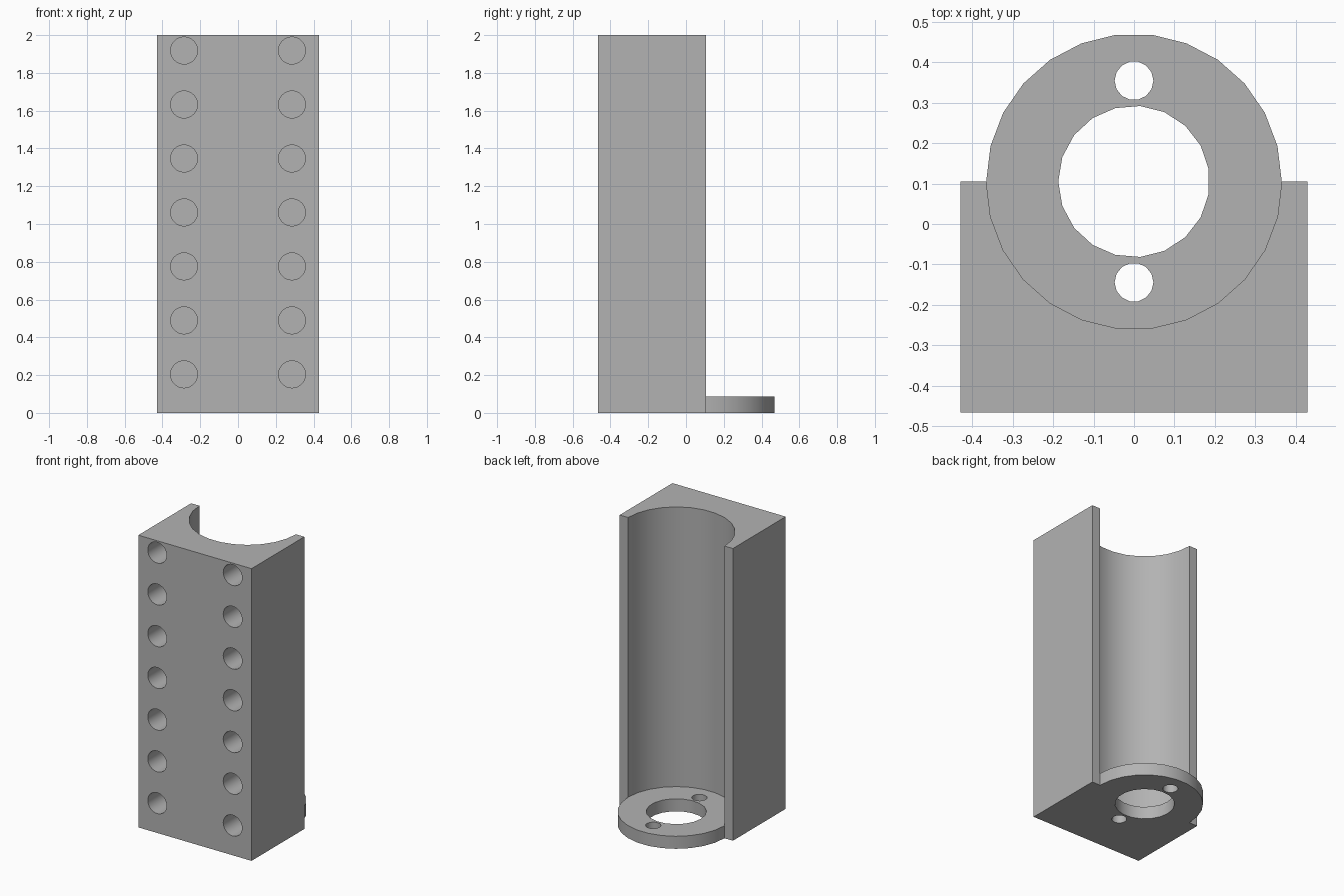
import bpy
import math

cube = bpy.data.objects.get("Cube")
if cube:
    bpy.data.objects.remove(cube, do_unlink=True)

MM = 2 / 70                  # model unit: the block is 70 units tall
FRONT, BACK = -0.466, 0.105  # y extent of the block
PLATE = 3 * MM               # base plate thickness

grey = bpy.data.materials.new("plain_grey")
grey.use_nodes = True
colour = (0.45, 0.45, 0.45, 1)
grey.diffuse_color = colour
grey.node_tree.nodes["Principled BSDF"].inputs["Base Color"].default_value = colour


def cylinder(name, sides, radius, centre, depth, rotation):
    bpy.ops.mesh.primitive_cylinder_add(vertices=sides, radius=radius, depth=depth,
                                        location=centre, rotation=rotation)
    obj = bpy.context.object
    obj.name = name
    obj.data.materials.append(grey)
    return obj


def upright(name, sides, radius, y, z0, z1):
    # turned so that one vertex points to -x
    return cylinder(name, sides, radius, (0, y, (z0 + z1) / 2), z1 - z0, (0, 0, math.pi / 2))


def combine(target, tool, operation):
    mod = target.modifiers.new(tool.name, 'BOOLEAN')
    mod.operation = operation
    mod.solver = 'EXACT'
    mod.object = tool
    bpy.context.view_layer.objects.active = target
    bpy.ops.object.modifier_apply(modifier=mod.name)
    bpy.data.objects.remove(tool, do_unlink=True)


# Block body
bpy.ops.mesh.primitive_cube_add(size=1, location=(0, (FRONT + BACK) / 2, 1))
holder = bpy.context.object
holder.name = "holder_block"
holder.scale = (30 * MM, BACK - FRONT, 2)
bpy.ops.object.transform_apply(location=True, rotation=True, scale=True)
holder.data.materials.append(grey)

# Round base plate, and the half-round channel above it
combine(holder, upright("base_disc", 26, 0.365, BACK, 0, PLATE), 'UNION')
combine(holder, upright("channel", 26, 0.365, BACK, PLATE, 2.2), 'DIFFERENCE')

# Large centre opening and two screw holes through the plate
combine(holder, upright("centre_opening", 19, 0.187, BACK, -0.1, 0.2), 'DIFFERENCE')
for offset in (-0.249, 0.249):
    combine(holder, upright("screw_hole", 14, 0.048, BACK + offset, -0.1, 0.2), 'DIFFERENCE')

# Two columns of blind peg holes in the front
hole_depth = 8 * MM
for side in (-1, 1):
    for row in range(7):
        centre = (side * 10 * MM, FRONT, 0.204 + row * 10 * MM)
        peg = cylinder("peg_hole", 32, 2.5 * MM, centre, 2 * hole_depth, (math.pi / 2, 0, 0))
        combine(holder, peg, 'DIFFERENCE')

# Smooth round walls, sharp edges
bpy.ops.object.select_all(action='DESELECT')
holder.select_set(True)
bpy.context.view_layer.objects.active = holder
bpy.ops.object.shade_smooth_by_angle(angle=math.radians(30))
